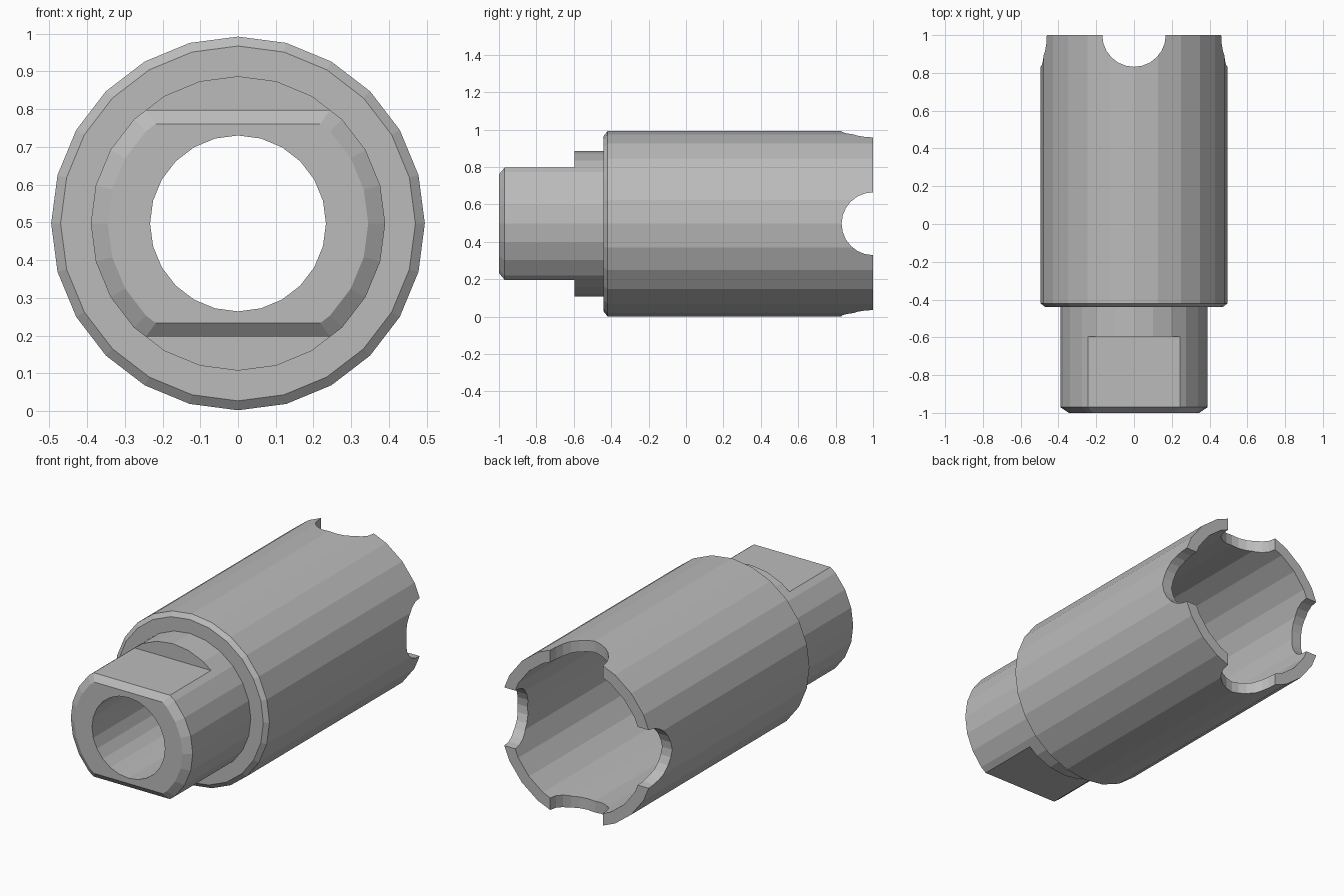
import bpy
import bmesh
from math import cos, sin, pi

SIDES = 24
AXIS = 0.497

cube = bpy.data.objects.get("Cube")
if cube:
    bpy.data.objects.remove(cube, do_unlink=True)

steel = bpy.data.materials.new("plain grey steel")
steel.use_nodes = True
GREY = (0.5, 0.5, 0.5, 1)
steel.diffuse_color = GREY
steel.node_tree.nodes["Principled BSDF"].inputs["Base Color"].default_value = GREY


def make_object(name, bm):
    bmesh.ops.recalc_face_normals(bm, faces=bm.faces)
    mesh = bpy.data.meshes.new(name)
    bm.to_mesh(mesh)
    bm.free()
    mesh.materials.append(steel)
    obj = bpy.data.objects.new(name, mesh)
    bpy.context.collection.objects.link(obj)
    return obj


def lathe(name, profile):
    """Turn a closed (y, radius) profile around the lengthwise axis."""
    bm = bmesh.new()
    rings = []
    for y, r in profile:
        angles = [2 * pi * i / SIDES for i in range(SIDES)]
        rings.append([bm.verts.new((r * sin(a), y, AXIS + r * cos(a))) for a in angles])
    for k, ring in enumerate(rings):
        after = rings[(k + 1) % len(rings)]
        for i in range(SIDES):
            j = (i + 1) % SIDES
            bm.faces.new((ring[i], ring[j], after[j], after[i]))
    return make_object(name, bm)


def prism(name, outline):
    """Extrude an outline of points along x."""
    bm = bmesh.new()
    ends = [[bm.verts.new((x, y, z)) for y, z in outline] for x in (-0.6, 0.6)]
    for end in ends:
        bm.faces.new(end)
    for i in range(len(outline)):
        j = (i + 1) % len(outline)
        bm.faces.new((ends[0][i], ends[0][j], ends[1][j], ends[1][i]))
    return make_object(name, bm)


def cut(target, cutter):
    mod = target.modifiers.new(cutter.name, "BOOLEAN")
    mod.operation = "DIFFERENCE"
    mod.solver = "EXACT"
    mod.object = cutter
    cutter.hide_render = True
    cutter.hide_viewport = True
    cutter.display_type = "WIRE"


# Hollow sleeve with a chamfered shoulder, narrow neck and stepped bore
sleeve = lathe("socket_sleeve", [
    (-1, 0.233), (-1, 0.345), (-0.97, 0.39), (-0.44, 0.39),
    (-0.44, 0.47), (-0.42, 0.495), (1, 0.495),
    (1, 0.43), (-0.3, 0.43), (-0.3, 0.233),
])

# Two wrench flats on the neck, with a bevelled front edge
flat_outline = [(-1.05, 0.204), (-0.97, 0.3), (-0.595, 0.3), (-0.595, 0.6), (-1.05, 0.6)]
for side, sign in (("upper", 1), ("lower", -1)):
    cut(sleeve, prism(side + "_flat_cutter", [(y, AXIS + sign * z) for y, z in flat_outline]))

# Crossed round notches in the rear rim
notch = [(1 + 0.168 * cos(2 * pi * i / SIDES), 0.168 * sin(2 * pi * i / SIDES)) for i in range(SIDES)]
cut(sleeve, prism("side_notch_cutter", [(y, AXIS + z) for y, z in notch]))
upright = prism("upright_notch_cutter", notch)
upright.rotation_euler.y = pi / 2
upright.location.z = AXIS
cut(sleeve, upright)

# Apply the cuts, then drop the cutters
bpy.context.view_layer.update()
for mod in list(sleeve.modifiers):
    bpy.context.view_layer.objects.active = sleeve
    cutter = mod.object
    bpy.ops.object.modifier_apply(modifier=mod.name)
    bpy.data.objects.remove(cutter, do_unlink=True)
